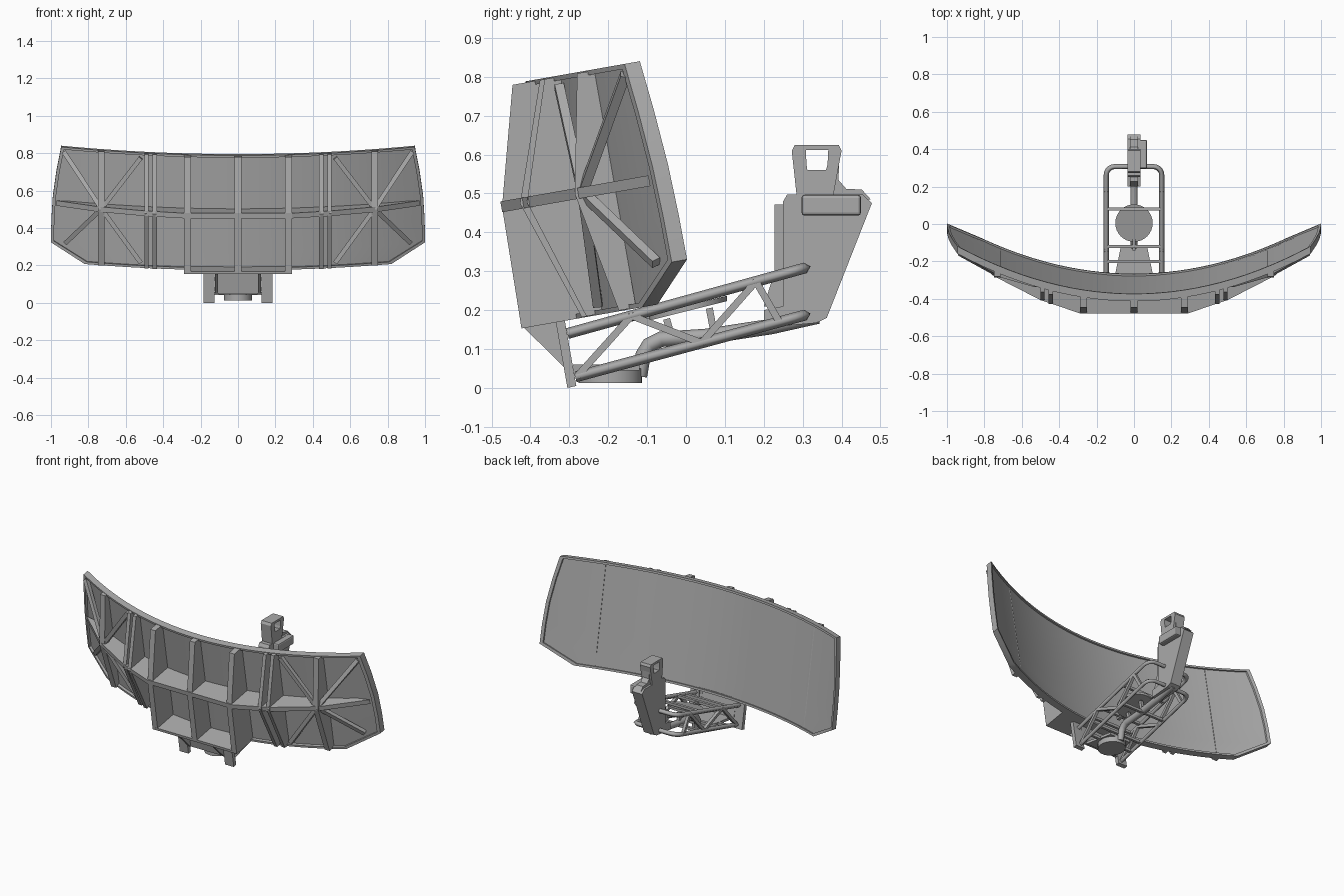
import bpy, bmesh, math
from mathutils import Vector

cube = bpy.data.objects.get("Cube")
if cube:
    bpy.data.objects.remove(cube, do_unlink=True)

grey = bpy.data.materials.new("matte grey")
grey.use_nodes = True
colour = (0.4, 0.4, 0.4, 1)
grey.diffuse_color = colour
grey.node_tree.nodes["Principled BSDF"].inputs["Base Color"].default_value = colour

TILT = math.radians(10)
C, S = math.cos(TILT), math.sin(TILT)


def tilted(x, d, v):
    """Reflector frame: d is depth, v is height, leaning back."""
    return Vector((x, d * C - v * S, d * S + v * C))


def upright(x, y, z):
    return Vector((x, y, z))


def bowl(x):
    return -0.23 + 0.29 * x * x


def finish(name, bm, smooth=False):
    bmesh.ops.recalc_face_normals(bm, faces=bm.faces)
    mesh = bpy.data.meshes.new(name)
    bm.to_mesh(mesh)
    bm.free()
    mesh.materials.append(grey)
    obj = bpy.data.objects.new(name, mesh)
    bpy.context.collection.objects.link(obj)
    if smooth:
        bpy.ops.object.select_all(action="DESELECT")
        obj.select_set(True)
        bpy.context.view_layer.objects.active = obj
        bpy.ops.object.shade_smooth_by_angle(angle=math.radians(30))
    return obj


def loft(name, loops, capped=True, closed=False, smooth=False):
    """Skin between matching loops of points."""
    bm = bmesh.new()
    rings = [[bm.verts.new(p) for p in loop] for loop in loops]
    pairs = list(zip(rings, rings[1:]))
    if closed:
        pairs.append((rings[-1], rings[0]))
    for a, b in pairs:
        for i in range(len(a)):
            j = (i + 1) % len(a)
            bm.faces.new((a[i], a[j], b[j], b[i]))
    if capped and not closed:
        bm.faces.new(rings[0])
        bm.faces.new(rings[-1])
    return finish(name, bm, smooth)


def plate(name, x, width, profile, frame=upright):
    """Side profile extruded across x."""
    return loft(name, [[frame(x + s * width / 2, a, b) for a, b in profile] for s in (-1, 1)])


def block(name, x, y, z):
    return plate(name, sum(x) / 2, x[1] - x[0],
                 [(y[0], z[0]), (y[1], z[0]), (y[1], z[1]), (y[0], z[1])])


def bar(name, p, q, size=0.02, up=(0, 0, 1)):
    p, q = Vector(p), Vector(q)
    side = (q - p).cross(Vector(up)).normalized() * size / 2
    top = side.cross(q - p).normalized() * size / 2
    return loft(name, [[e + side + top, e + side - top, e - side - top, e - side + top] for e in (p, q)])


def tube(name, points, radius, sides=0):
    curve = bpy.data.curves.new(name, "CURVE")
    curve.dimensions = "3D"
    curve.bevel_depth = radius
    curve.bevel_resolution = sides
    curve.use_fill_caps = True
    spline = curve.splines.new("POLY")
    spline.points.add(len(points) - 1)
    for sp, p in zip(spline.points, points):
        sp.co = (*p, 1)
    curve.materials.append(grey)
    obj = bpy.data.objects.new(name, curve)
    bpy.context.collection.objects.link(obj)


# Reflector: rows of (height, half width), curved across x
ROWS = [(0.224, 0.82), (0.325, 1.0), (0.44, 0.998), (0.573, 0.99), (0.717, 0.97), (0.848, 0.945)]
N = 28


def outline(offset, inset):
    pts = [(-ROWS[0][1] + 2 * ROWS[0][1] * i / N, ROWS[0][0]) for i in range(N)]
    pts += [(w, v) for v, w in ROWS[:-1]]
    pts += [(ROWS[-1][1] - 2 * ROWS[-1][1] * i / N, ROWS[-1][0]) for i in range(N)]
    pts += [(-w, v) for v, w in reversed(ROWS[1:])]
    pts = [(x * (1 - inset), 0.536 + (v - 0.536) * (1 - 2.5 * inset)) for x, v in pts]
    return [tilted(x, bowl(x) + offset, v) for x, v in pts]


loft("reflector_rim", [outline(0, 0), outline(-0.04, 0), outline(-0.04, 0.016), outline(0, 0.016)],
     closed=True, smooth=True)

bm = bmesh.new()
skins = []
for offset in (-0.01, -0.022):
    grid = [[bm.verts.new(tilted(x, bowl(x) + offset, v))
             for x in [w * 0.993 * (2 * i / N - 1) for i in range(N + 1)]] for v, w in ROWS]
    for a, b in zip(grid, grid[1:]):
        for i in range(N):
            bm.faces.new((a[i], a[i + 1], b[i + 1], b[i]))
    skins.append(grid)
rims = [e for e in bm.edges if e.is_boundary]
bmesh.ops.bridge_loops(bm, edges=rims)
finish("reflector_sheet", bm, True)

# Horizontal spine along the back of the reflector
outer = [(0, -0.387), (0.29, -0.387), (0.5, -0.315), (0.75, -0.185), (0.97, 0.0)]
inner = [(x, bowl(x) - 0.015) for x in [0.97 * (1 - i / 10) for i in range(21)]]
spine = [(-x, d) for x, d in reversed(outer)] + outer[1:] + inner[1:-1]
loft("back_spine", [[tilted(x, d, v) for x, d in spine] for v in (0.527, 0.555)])


# Vertical ribs
def rib(name, x, width, top, mid, bottom):
    b = bowl(x) - 0.015
    plate(name, x, width, [(b, 0.845), (top, 0.845), (mid, 0.541), (bottom, 0.226), (b, 0.226)], tilted)


for x in (-0.27, 0, 0.27):
    rib("centre_rib", x, 0.035, -0.304, -0.385, -0.39)
for s in (-1, 1):
    for x, w, mid in ((0.445, 0.022, -0.338), (0.49, 0.022, -0.32), (0.73, 0.035, -0.195)):
        edge = bowl(x) - 0.06
        rib("wing_rib", s * x, w, edge, mid, edge)
    hub = tilted(s * 0.73, -0.175, 0.541)
    for x, v in ((0.52, 0.82), (0.93, 0.82), (0.52, 0.25), (0.92, 0.33)):
        bar("wing_brace", hub, tilted(s * x, bowl(x) - 0.035, v), 0.024, (0, 1, 0))
plate("bottom_shelf", 0, 0.575, [(-0.39, 0.224), (-0.235, 0.224), (-0.235, 0.24), (-0.39, 0.24)], tilted)

# Base bracket under the reflector
for s in (-1, 1):
    plate("bracket_gusset", s * 0.115, 0.015, [(-0.42, 0.158), (-0.32, 0.18), (-0.29, 0.05), (-0.31, 0.05)])
    plate("bracket_foot", s * 0.155, 0.06, [(-0.335, 0.17), (-0.312, 0.175), (-0.282, 0.005), (-0.305, 0)])
plate("bracket_panel", 0, 0.22, [(-0.335, 0.17), (-0.32, 0.175), (-0.292, 0.05), (-0.307, 0.05)])

# Turntable
ring = [(math.cos(math.tau * i / 32), math.sin(math.tau * i / 32)) for i in range(32)]
loft("turntable", [[(0.075 * a, -0.195 + 0.082 * b, z) for a, b in ring] for z in (0.013, 0.05)], smooth=True)
loft("turntable_cover", [[(-0.105, -0.29, z), (0.105, -0.29, z), (0.07, -0.12, z), (-0.07, -0.12, z)]
                         for z in (0.045, 0.06)])


# Feed boom: two looped chords joined by a truss
def chord(y, low):
    return 0.105 + 0.269 * y if low else 0.224 + 0.276 * y


for low, start in ((True, -0.285), (False, -0.305)):
    path = [(-0.148, start)]
    path += [(-0.103 - 0.045 * math.cos(a), 0.262 + 0.045 * math.sin(a))
             for a in [math.pi / 2 * i / 5 for i in range(6)]]
    path += [(-x, y) for x, y in reversed(path)]
    tube("lower_chord" if low else "upper_chord", [(x, y, chord(y, low)) for x, y in path], 0.014)
    for y in (-0.2, -0.12, 0.08):
        bar("boom_crossbar", (-0.148, y, chord(y, low)), (0.148, y, chord(y, low)), 0.016)

web = [(-0.28, True), (-0.14, False), (0.04, True), (0.18, False), (0.24, True)]
for s in (-1, 1):
    for (y0, l0), (y1, l1) in zip(web, web[1:]):
        bar("boom_diagonal", (s * 0.148, y0, chord(y0, l0)), (s * 0.148, y1, chord(y1, l1)), 0.018)

# Tilted disc carried between the chords
loft("boom_disc", [[(0.1 * a, 0.005 + 0.1 * b, 0.198 + 0.025 * b + h) for a, b in ring] for h in (0, 0.014)],
     smooth=True)
for y in (-0.05, 0.06):
    bar("disc_post", (0, y, 0.19 + 0.25 * y), (0, y + 0.015, 0.125), 0.018, (0, 1, 0))
bar("disc_arm", (0, -0.14, 0.18), (0, -0.08, 0.19), 0.018)

# Waveguide pipe from the turntable to the feed
tube("waveguide", [(0, y, z) for y, z in ((-0.12, 0.03), (-0.11, 0.085), (-0.095, 0.11), (-0.065, 0.125),
                                          (0.05, 0.132), (0.22, 0.158), (0.34, 0.185))], 0.02, 2)

# Feed housing
plate("feed_housing", 0, 0.07, [(0.25, 0.21), (0.2, 0.2), (0.2, 0.155), (0.335, 0.167), (0.362, 0.18),
                                (0.478, 0.475), (0.455, 0.497), (0.26, 0.497), (0.25, 0.48)])
plate("feed_front_cover", 0, 0.042, [(0.2, 0.21), (0.26, 0.2), (0.26, 0.472), (0.228, 0.472), (0.228, 0.3)])
side_box = block("feed_side_box", (0.03, 0.07), (0.297, 0.45), (0.443, 0.497))
bevel = side_box.modifiers.new("rounded", "BEVEL")
bevel.width = 0.008
bevel.segments = 2
plate("feed_elbow", 0, 0.045, [(0.38, 0.6), (0.395, 0.6), (0.392, 0.535), (0.412, 0.512), (0.452, 0.51),
                               (0.475, 0.485), (0.36, 0.485)])

# Horn head with an open window through it
head = [(0.285, 0.49), (0.378, 0.49), (0.4, 0.61), (0.393, 0.625), (0.28, 0.625), (0.272, 0.61)]
window = [(0.312, 0.56), (0.36, 0.56), (0.364, 0.575), (0.366, 0.612), (0.308, 0.612), (0.31, 0.575)]
loft("horn_head", [[(x, y, z) for y, z in shape]
                   for x, shape in ((-0.035, head), (0.035, head), (0.035, window), (-0.035, window))], closed=True)
